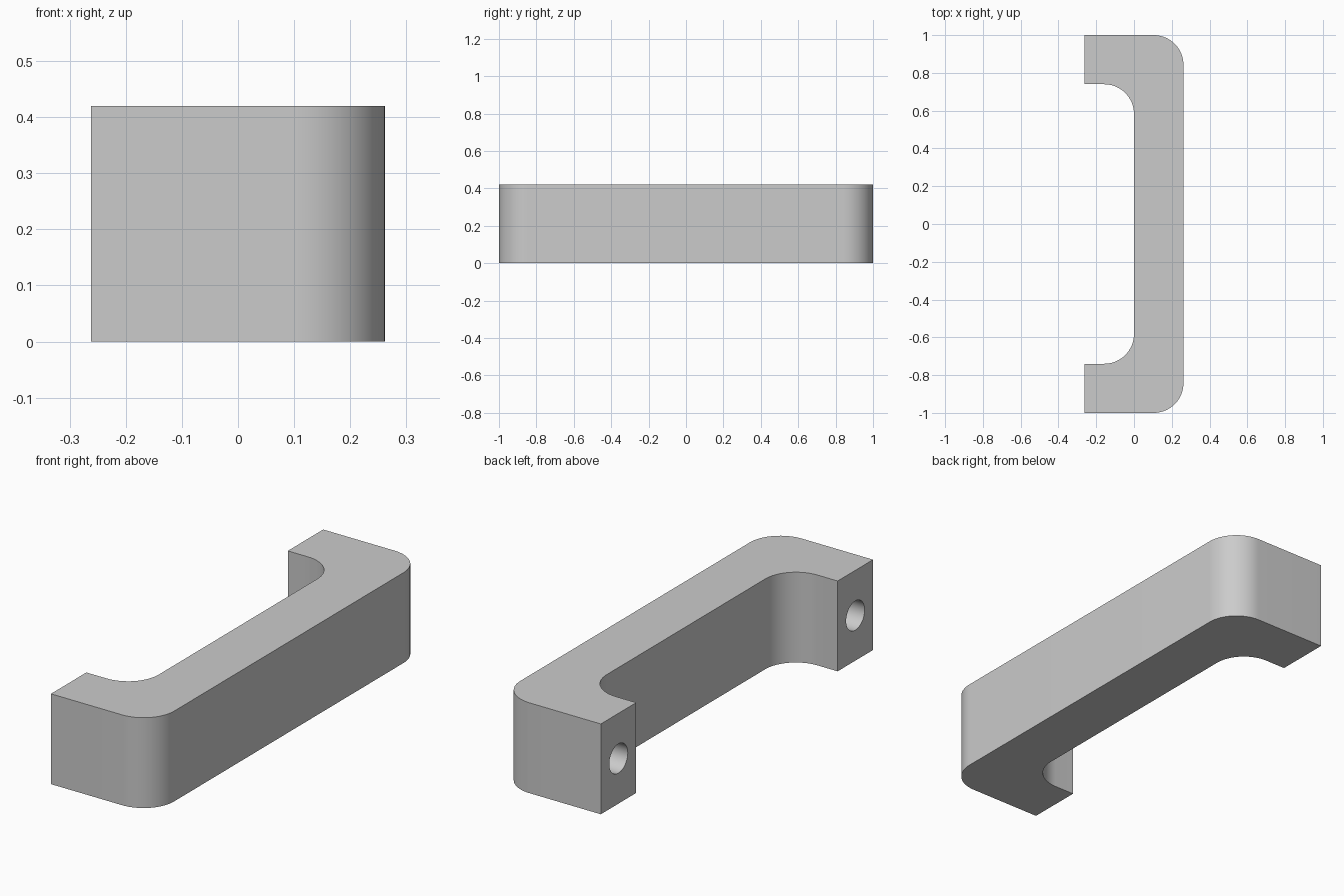
import bpy
import bmesh
import math
from mathutils import Matrix, Vector

HALF_DEPTH, HALF_LENGTH, HEIGHT = 0.262, 1.0, 0.42
INNER_Y, FILLET = 0.74, 0.158
HOLE_RADIUS, HOLE_DEPTH = 0.068, 0.32

cube = bpy.data.objects.get("Cube")
if cube:
    bpy.data.objects.remove(cube, do_unlink=True)

# Single grey finish
grey = bpy.data.materials.new("plain grey")
grey.use_nodes = True
colour = (0.6, 0.6, 0.6, 1)
grey.diffuse_color = colour
grey.node_tree.nodes["Principled BSDF"].inputs["Base Color"].default_value = colour


def make_object(name, bm):
    bmesh.ops.recalc_face_normals(bm, faces=bm.faces)
    mesh = bpy.data.meshes.new(name)
    bm.to_mesh(mesh)
    bm.free()
    mesh.materials.append(grey)
    obj = bpy.data.objects.new(name, mesh)
    bpy.context.collection.objects.link(obj)
    return obj


def rounded(cx, cy, start, end, steps=16):
    """Points of a fillet arc about (cx, cy), angles in degrees."""
    angles = [math.radians(start + (end - start) * i / steps) for i in range(steps + 1)]
    return [(cx + FILLET * math.cos(a), cy + FILLET * math.sin(a)) for a in angles]


# Handle: half the U profile, mirrored in y and extruded upward
half = [(-HALF_DEPTH, INNER_Y), (-HALF_DEPTH, HALF_LENGTH)]
outer = rounded(HALF_DEPTH - FILLET, HALF_LENGTH - FILLET, 90, 0)
inner = rounded(-FILLET, INNER_Y - FILLET, 0, 90)
upper = half + outer
profile = upper + [(x, -y) for x, y in reversed(upper)]
profile += [(x, -y) for x, y in reversed(inner)] + inner

bm = bmesh.new()
base = bm.faces.new([bm.verts.new((x, y, 0)) for x, y in profile])
grown = bmesh.ops.extrude_face_region(bm, geom=[base], use_keep_orig=True)
top = [v for v in grown["geom"] if isinstance(v, bmesh.types.BMVert)]
bmesh.ops.translate(bm, verts=top, vec=Vector((0, 0, HEIGHT)))
handle = make_object("pull_handle", bm)

# Blind screw holes in the mounting ends of both legs
bm = bmesh.new()
for side in (-1, 1):
    place = Matrix.Translation((-HALF_DEPTH, side * (INNER_Y + HALF_LENGTH) / 2, HEIGHT / 2))
    bmesh.ops.create_cone(bm, cap_ends=True, segments=48, radius1=HOLE_RADIUS,
                          radius2=HOLE_RADIUS, depth=2 * HOLE_DEPTH,
                          matrix=place @ Matrix.Rotation(math.pi / 2, 4, "Y"))
cutter = make_object("screw_hole_cutter", bm)

bpy.ops.object.select_all(action="DESELECT")
bpy.context.view_layer.objects.active = handle
handle.select_set(True)
cut = handle.modifiers.new("screw holes", "BOOLEAN")
cut.operation, cut.solver, cut.object = "DIFFERENCE", "EXACT", cutter
bpy.ops.object.modifier_apply(modifier=cut.name)
bpy.data.objects.remove(cutter, do_unlink=True)
bpy.ops.object.shade_smooth_by_angle(angle=math.radians(30))
